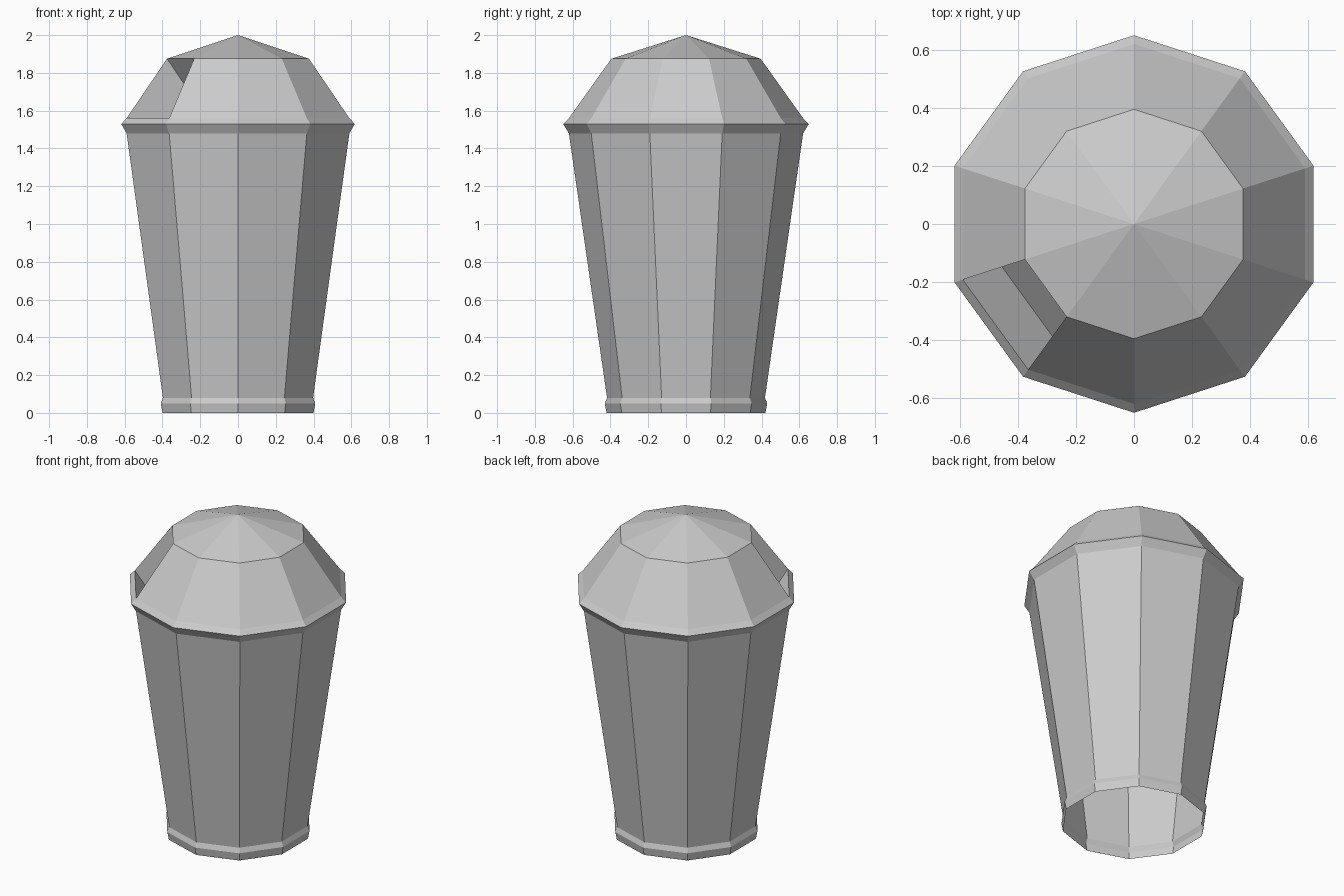
import bpy
import bmesh
from math import cos, sin, radians

if "Cube" in bpy.data.objects:
    bpy.data.objects.remove(bpy.data.objects["Cube"])

SIDES = 10
HOLE = 3  # panel between 198 and 234 degrees (front left)


def point(i, r, z):
    a = radians(90 + 36 * i)
    return (r * cos(a), r * sin(a), z)


def shell(name, profile, recess=None):
    """Ten-sided shell from (radius, height) points, lowest first.
    recess = (panel, inward, down) sinks one panel of the last band."""
    bm = bmesh.new()
    rings = []
    for r, z in profile:
        if r == 0:
            rings.append([bm.verts.new((0, 0, z))] * SIDES)
        else:
            rings.append([bm.verts.new(point(i, r, z)) for i in range(SIDES)])
    last = len(profile) - 2
    for k, (lo, hi) in enumerate(zip(rings, rings[1:])):
        for i in range(SIDES):
            j = (i + 1) % SIDES
            corners = [lo[i], lo[j], hi[j], hi[i]]
            if hi[i] is hi[j]:
                corners.pop()
            if recess and k == last and i == recess[0]:
                # sink the panel inward and down, with walls around it
                (r0, z0), (r1, z1) = profile[-2:]
                _, d, h = recess
                inner = [bm.verts.new(point(s, r - d, z - h)) for s, r, z in
                         ((i, r0, z0), (j, r0, z0), (j, r1, z1), (i, r1, z1))]
                for a in range(4):
                    b = (a + 1) % 4
                    bm.faces.new((corners[a], corners[b], inner[b], inner[a]))
                bm.faces.new(inner)
            else:
                bm.faces.new(corners)
    mesh = bpy.data.meshes.new(name)
    bm.to_mesh(mesh)
    bm.free()
    obj = bpy.data.objects.new(name, mesh)
    bpy.context.collection.objects.link(obj)
    return obj


# Base band, open underneath
shell("base_band", [(0.42, 0), (0.43, 0.05), (0.418, 0.08)])

# Tapered bin body
shell("body", [(0.418, 0.08), (0.62, 1.48)])

# Projecting rim
shell("rim", [(0.62, 1.48), (0.65, 1.53), (0.62, 1.56)])

# Sloping lid with a sunken litter opening
shell("lid", [(0.62, 1.56), (0.395, 1.875)], recess=(HOLE, 0.142, 0.2))

# Shallow pointed cap
shell("cap", [(0.395, 1.875), (0, 2.0)])
